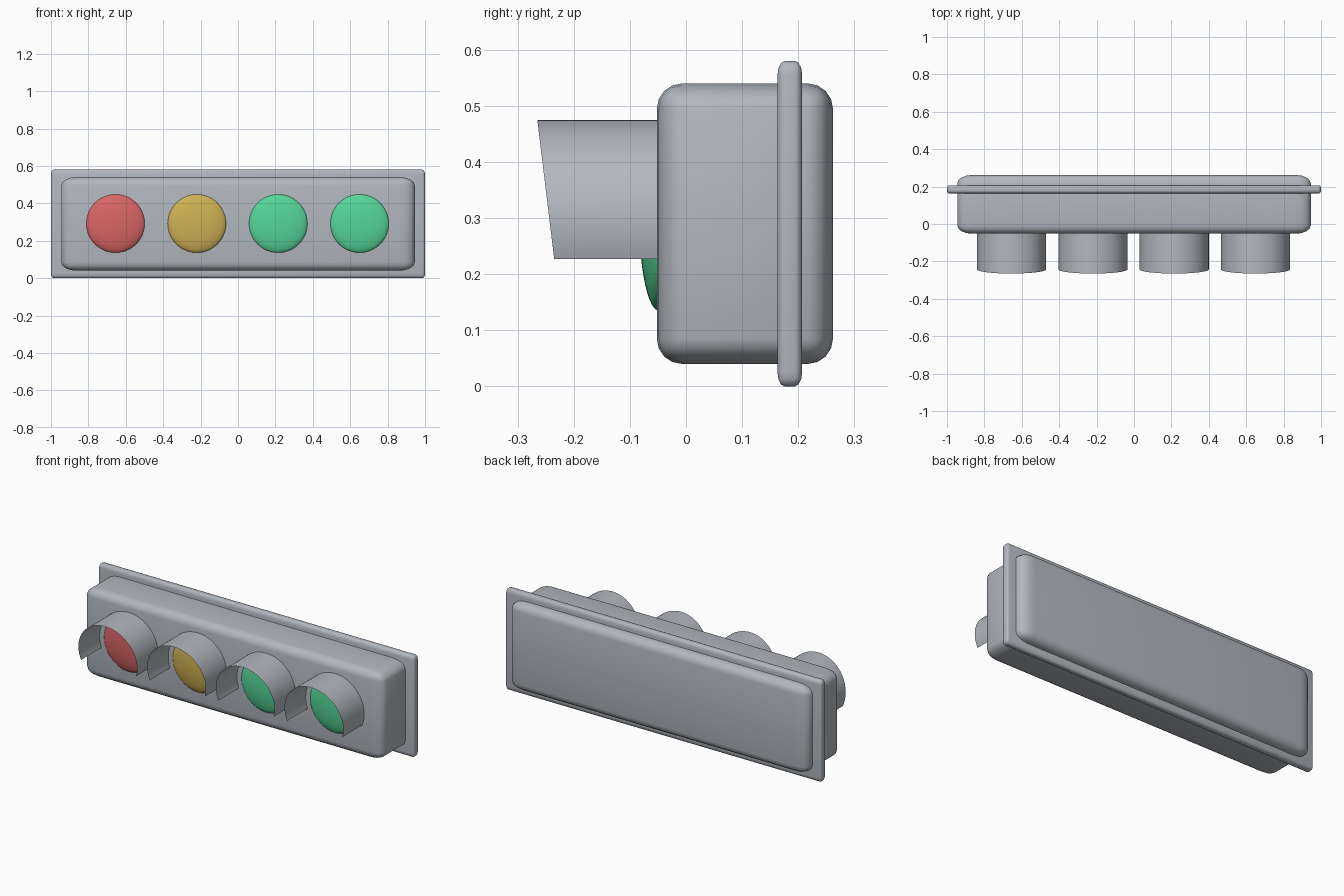
import bpy, bmesh
from math import sin, cos, radians
from mathutils import Matrix, Vector

cube = bpy.data.objects.get("Cube")
if cube:
    bpy.data.objects.remove(cube, do_unlink=True)


def material(name, color):
    m = bpy.data.materials.new(name)
    m.use_nodes = True
    m.diffuse_color = (*color, 1)
    m.node_tree.nodes["Principled BSDF"].inputs["Base Color"].default_value = (*color, 1)
    return m


GREY = material("housing grey", (0.45, 0.48, 0.52))
RED = material("red lens", (0.70, 0.13, 0.13))
YELLOW = material("yellow lens", (0.62, 0.44, 0.09))
GREEN = material("green lens", (0.09, 0.68, 0.32))


def finish(name, bm, mat, angle=40):
    mesh = bpy.data.meshes.new(name)
    bm.to_mesh(mesh)
    bm.free()
    mesh.materials.append(mat)
    ob = bpy.data.objects.new(name, mesh)
    bpy.context.collection.objects.link(ob)
    bpy.ops.object.select_all(action='DESELECT')
    ob.select_set(True)
    bpy.context.view_layer.objects.active = ob
    bpy.ops.object.shade_smooth_by_angle(angle=radians(angle))
    return ob


def rounded_box(name, low, high, radii, segments):
    """Box with a different rounding width along each axis."""
    low, high, radii = Vector(low), Vector(high), Vector(radii)
    size = high - low
    bm = bmesh.new()
    bmesh.ops.create_cube(bm, size=1)
    # bevel by one unit in a space where every radius equals one
    bm.transform(Matrix.Diagonal([s / r for s, r in zip(size, radii)] + [1]))
    bmesh.ops.bevel(bm, geom=bm.edges[:], offset=1, segments=segments,
                    profile=0.5, affect='EDGES', clamp_overlap=True)
    bm.transform(Matrix.Translation((low + high) / 2) @ Matrix.Diagonal([*radii, 1]))
    return finish(name, bm, GREY)


# Housing and the rim that runs around it
rounded_box("housing", (-0.945, -0.052, 0.04), (0.945, 0.262, 0.54), (0.08, 0.045, 0.045), 4)
rounded_box("rim", (-1, 0.163, 0), (1, 0.207, 0.58), (0.015, 0.013, 0.025), 3)


def lens(name, x, mat):
    """Shallow dome on the front of the housing."""
    bm = bmesh.new()
    bmesh.ops.create_uvsphere(bm, u_segments=48, v_segments=24, radius=1)
    bmesh.ops.bisect_plane(bm, geom=bm.verts[:] + bm.edges[:] + bm.faces[:],
                           plane_co=(0, 0, 0), plane_no=(0, 0, 1), clear_inner=True)
    bm.transform(Matrix.Translation((x, -0.048, 0.292)) @ Matrix.Rotation(radians(90), 4, 'X')
                 @ Matrix.Diagonal((0.157, 0.157, 0.035, 1)))
    finish(name, bm, mat)


def visor(name, x, radius=0.185, start=-20, steps=40):
    """Thin open hood with a slanted front edge."""
    bm = bmesh.new()
    rows = []
    for i in range(steps + 1):
        a = radians(start + (180 - 2 * start) * i / steps)
        px, pz = x + radius * cos(a), 0.29 + radius * sin(a)
        front = -0.235 - 0.03 * (pz - 0.228) / 0.247
        rows.append([bm.verts.new((px, y, pz)) for y in (-0.045, front)])
    for (a, b), (c, d) in zip(rows, rows[1:]):
        bm.faces.new((a, b, d, c))
    finish(name, bm, GREY)


# Four signal lamps in a row
lamps = [("red", RED), ("yellow", YELLOW), ("inner_green", GREEN), ("outer_green", GREEN)]
for i, (label, mat) in enumerate(lamps):
    x = -0.655 + 0.435 * i
    lens(label + "_lens", x, mat)
    visor(label + "_visor", x)
